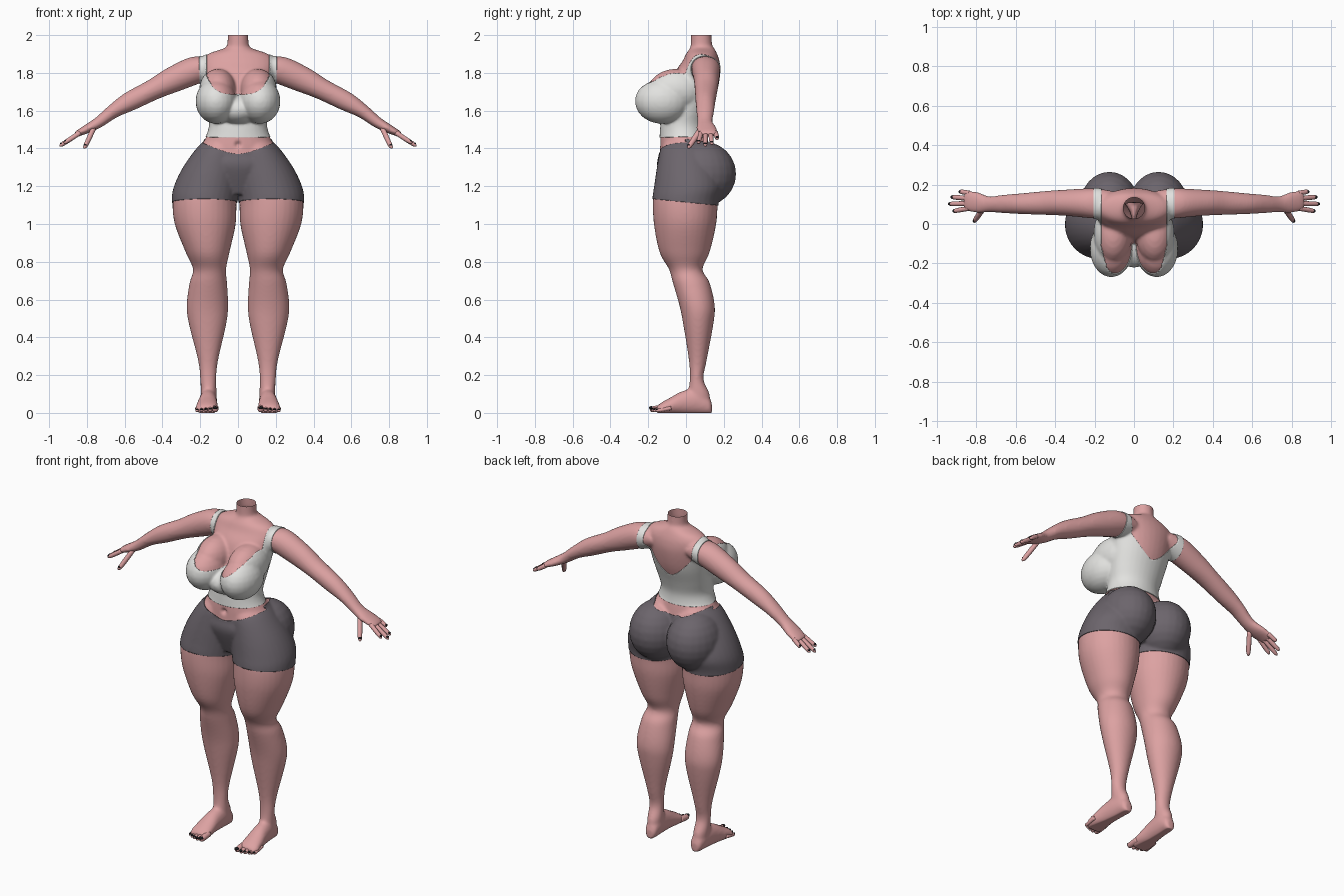
import bpy
import bmesh
import math
from mathutils import Vector, Matrix

cube = bpy.data.objects.get("Cube")
if cube:
    bpy.data.objects.remove(cube, do_unlink=True)

X, Y, Z = Vector((1, 0, 0)), Vector((0, 1, 0)), Vector((0, 0, 1))


def material(name, colour):
    mat = bpy.data.materials.new(name)
    mat.use_nodes = True
    mat.diffuse_color = (*colour, 1)
    shader = next(n for n in mat.node_tree.nodes if n.type == "BSDF_PRINCIPLED")
    shader.inputs["Base Color"].default_value = (*colour, 1)
    shader.inputs["Roughness"].default_value = 0.7
    return mat


skin = material("skin_pink", (0.72, 0.36, 0.36))
white = material("cloth_white", (0.76, 0.76, 0.74))
grey = material("cloth_grey", (0.15, 0.13, 0.15))
black = material("nail_black", (0.01, 0.01, 0.012))


def finish(bm, name, mat):
    """Turn a bmesh into a smooth shaded object."""
    bmesh.ops.recalc_face_normals(bm, faces=bm.faces)
    for face in bm.faces:
        face.smooth = True
    mesh = bpy.data.meshes.new(name)
    bm.to_mesh(mesh)
    bm.free()
    mesh.materials.append(mat)
    obj = bpy.data.objects.new(name, mesh)
    bpy.context.collection.objects.link(obj)
    return obj


def spline(a, b, c, d, t):
    return 0.5 * (2 * b + (c - a) * t + (2 * a - 5 * b + 4 * c - d) * t * t
                  + (3 * b - a - 3 * c + d) * t ** 3)


def limb(bm, sections, side, along, sides=32, steps=5):
    """Loft ellipses (x, y, z, side radius, other radius) with a smooth flow."""
    other = along.cross(side).normalized()
    padded = [sections[0], *sections, sections[-1]]
    flow = [[spline(*v, k / steps) for v in zip(*padded[i:i + 4])]
            for i in range(len(sections) - 1) for k in range(steps)]
    flow.append(sections[-1])
    rings = []
    for x, y, z, ra, rb in flow:
        ring = []
        for k in range(sides):
            a = math.tau * k / sides
            ring.append(bm.verts.new(Vector((x, y, z)) + side * ra * math.cos(a)
                                     + other * rb * math.sin(a)))
        rings.append(ring)
    for low, high in zip(rings, rings[1:]):
        for k in range(sides):
            n = (k + 1) % sides
            bm.faces.new((low[k], low[n], high[n], high[k]))
    bm.faces.new(rings[0])
    bm.faces.new(rings[-1])


def ball(bm, centre, radii, detail=24):
    matrix = Matrix.Translation(centre) @ Matrix.Diagonal((*radii, 1))
    bmesh.ops.create_uvsphere(bm, u_segments=detail, v_segments=detail // 2,
                              radius=1, matrix=matrix)


def mirror(bm):
    copy = bmesh.ops.duplicate(bm, geom=bm.verts[:] + bm.edges[:] + bm.faces[:])
    for item in copy["geom"]:
        if isinstance(item, bmesh.types.BMVert):
            item.co.x *= -1


# Leg: height, inner x, outer x, front y, back y
leg = [(.03, .115, .19, .01, .13), (.1, .113, .197, .01, .125), (.18, .115, .2, .02, .093),
       (.28, .105, .212, .015, .11), (.47, .062, .26, -.015, .145),
       (.57, .052, .272, -.035, .152), (.69, .058, .256, -.07, .125),
       (.76, .063, .238, -.09, .088), (.85, .045, .277, -.14, .125),
       (1, .012, .335, -.17, .16), (1.12, .007, .347, -.175, .17),
       (1.2, -.01, .335, -.165, .19), (1.3, -.02, .287, -.15, .17),
       (1.4, -.02, .215, -.13, .13), (1.45, 0, .16, -.1, .1)]
# Torso: height, half width, front y, back y
torso = [(1.16, .12, -.1, .1), (1.3, .24, -.148, .13), (1.37, .217, -.14, .13),
         (1.43, .185, -.138, .12), (1.48, .16, -.135, .11), (1.53, .15, -.13, .11),
         (1.6, .16, -.11, .13), (1.7, .175, -.09, .165), (1.8, .19, -.06, .182),
         (1.86, .195, -.02, .178), (1.9, .16, 0, .165), (1.93, .075, .02, .15),
         (1.95, .057, .025, .138), (2.03, .055, .027, .135)]
# Arm and palm: centre, depth radius, thickness radius
arm = [(.12, .1, 1.835, .07, .06), (.21, .105, 1.82, .076, .076), (.34, .108, 1.765, .067, .07),
       (.445, .107, 1.713, .061, .057), (.57, .103, 1.65, .053, .052),
       (.66, .102, 1.597, .047, .038), (.735, .1, 1.54, .041, .03),
       (.79, .108, 1.508, .053, .025), (.84, .117, 1.483, .053, .018), (.86, .117, 1.47, .045, .014)]
# Foot: y, centre x, half width, height
foot = [(.137, .152, .02, .05), (.12, .152, .036, .085), (.06, .155, .044, .13),
        (-.02, .16, .049, .115), (-.08, .163, .057, .083), (-.13, .165, .06, .055),
        (-.155, .163, .05, .035)]

bm = bmesh.new()
limb(bm, [((i + o) / 2, (f + b) / 2, z, (o - i) / 2, (b - f) / 2) for z, i, o, f, b in leg], X, Z)
limb(bm, arm, Y, Vector((.8, 0, -.55)))
limb(bm, [(x, y, h / 2 - .004, w, h / 2 + .004) for y, x, w, h in foot], X, Y)
ball(bm, (.125, .09, 1.265), (.148, .172, .168))     # seat
ball(bm, (.115, -.125, 1.65), (.106, .142, .116))    # bust
ball(bm, (.105, -.05, 1.71), (.097, .15, .112))      # upper bust
mirror(bm)
limb(bm, [(0, (f + b) / 2, z, w, (b - f) / 2) for z, w, f, b in torso], X, Z)
ball(bm, (0, -.1, 1.605), (.11, .118, .075))         # cloth bridge between the bust
rough = finish(bm, "body_rough", skin)

# Fuse the volumes into one soft skin
remesh = rough.modifiers.new("Fuse", "REMESH")
remesh.mode = "VOXEL"
remesh.voxel_size = 0.008
soften = rough.modifiers.new("Soften", "SMOOTH")
soften.factor = 0.5
soften.iterations = 9
depsgraph = bpy.context.evaluated_depsgraph_get()
fused = bpy.data.meshes.new_from_object(rough.evaluated_get(depsgraph))
bpy.data.objects.remove(rough, do_unlink=True)

# Open neck, flat soles and navel dimple
bm = bmesh.new()
bm.from_mesh(fused)
bmesh.ops.bisect_plane(bm, geom=bm.verts[:] + bm.edges[:] + bm.faces[:],
                       plane_co=(0, 0, 2), plane_no=Z, clear_outer=True)
for v in bm.verts:
    v.co.z = max(v.co.z, 0)
    if v.co.y < 0:
        v.co.y += .018 * math.exp(-(v.co.x ** 2 + (v.co.z - 1.42) ** 2) / .0002)
bare = bm.copy()
finish(bm, "body", skin)


def top_area(p):
    """Positive inside the tank top."""
    x = abs(p.x)
    ratio = min(x / .165, 1.2)
    neck = 1.685 + .1 * ratio ** 4 if p.y < .08 else 1.65 + .16 * ratio ** 1.5
    neckline = max(neck - p.z, x - .165)
    armhole = max(.205 - x, 1.71 - p.z)
    return min(p.z - 1.457 - .1 * x * x, neckline, armhole, .27 - x)


def shorts_area(p):
    """Positive inside the shorts."""
    x = abs(p.x)
    waist = (1.37 if p.y < 0 else 1.395) + .06 * min(x / .19, 1) ** 1.5
    return min(waist - p.z, p.z - 1.115 + .1 * p.y, .4 - x)


def garment(name, area, mat):
    """Cut a patch of skin along a rule and thicken it into cloth."""
    bm = bare.copy()
    for edge in bm.edges[:]:
        a, b = edge.verts
        fa, fb = area(a.co), area(b.co)
        if fa * fb < 0:
            bmesh.utils.edge_split(edge, a, fa / (fa - fb))[1].tag = True
    bmesh.ops.connect_verts(bm, verts=[v for v in bm.verts if abs(area(v.co)) < 1e-4])
    outside = [f for f in bm.faces if area(f.calc_center_median()) < 0]
    bmesh.ops.delete(bm, geom=outside, context="FACES")
    obj = finish(bm, name, mat)
    cloth = obj.modifiers.new("Cloth", "SOLIDIFY")
    cloth.thickness = 0.004
    cloth.offset = 1


garment("tank_top", top_area, white)
garment("shorts", shorts_area, grey)
bare.free()


def digit(flesh, nails, base, tip, radius, side):
    base, tip = Vector(base), Vector(tip)
    shape = [(0, 1), (.5, 1), (.8, .9), (.94, .65), (1, .15)]
    limb(flesh, [(*base.lerp(tip, t), radius * s, radius * s) for t, s in shape],
         side, (tip - base).normalized(), 12, 3)
    ball(nails, base.lerp(tip, .9) + Z * radius * .5, [radius * .75] * 2 + [radius * .5], 12)


# Fingers, thumb and their nails
flesh, nails = bmesh.new(), bmesh.new()
for y, tip_x, tip_y in ((.157, .887, .165), (.13, .932, .137), (.104, .945, .102), (.08, .922, .065)):
    digit(flesh, nails, (.835, y, 1.484), (tip_x, tip_y, 1.478 - (tip_x - .845) * .66), .0125, Y)
digit(flesh, nails, (.765, .08, 1.505), (.813, .01, 1.4), .0145, X)
mirror(flesh)
mirror(nails)
finish(flesh, "fingers", skin)
finish(nails, "fingernails", black)

# Toes and their nails
flesh, nails = bmesh.new(), bmesh.new()
for k in range(5):
    radius = .0175 if k == 0 else .0135 - .0008 * k
    x = .12 + .023 * k + (.004 if k else 0)
    digit(flesh, nails, (x, -.11 + .008 * k, .026), (x, -.192 + .002 * k * k, radius), radius, X)
mirror(flesh)
mirror(nails)
finish(flesh, "toes", skin)
finish(nails, "toenails", black)
